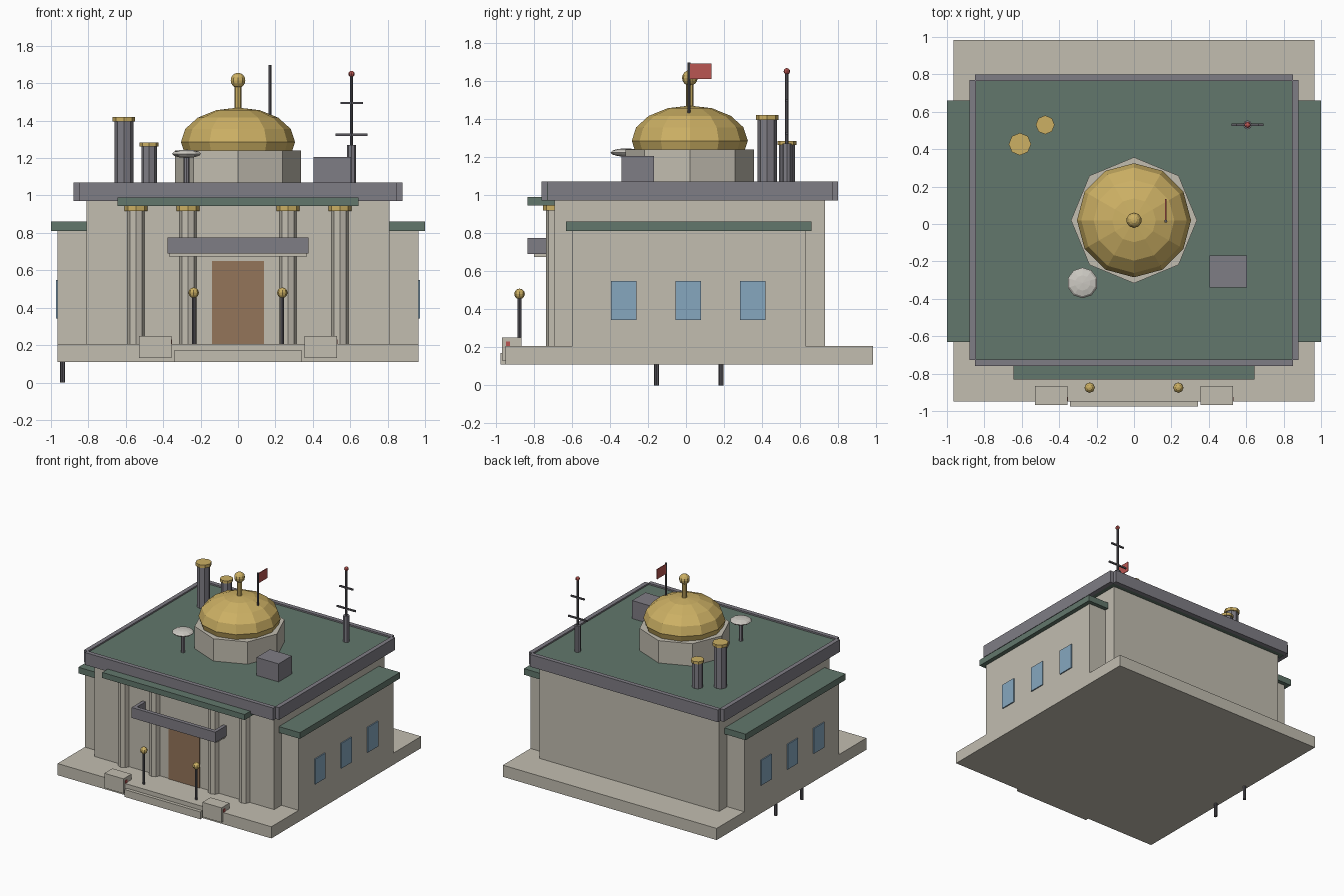
import bpy, bmesh, math
from mathutils import Matrix, Vector

if "Cube" in bpy.data.objects:
    bpy.data.objects.remove(bpy.data.objects["Cube"])


def linear(v):
    v /= 255
    return v / 12.92 if v <= 0.04045 else ((v + 0.055) / 1.055) ** 2.4


def material(name, r, g, b):
    m = bpy.data.materials.new(name)
    m.use_nodes = True
    colour = (linear(r), linear(g), linear(b), 1)
    m.diffuse_color = colour
    m.node_tree.nodes["Principled BSDF"].inputs["Base Color"].default_value = colour
    return m


STONE = material("beige stone", 194, 189, 176)
GREY = material("violet grey", 127, 125, 133)
GREEN = material("roof green", 98, 119, 108)
GOLD = material("gold", 204, 176, 100)
BROWN = material("door brown", 148, 117, 90)
GLASS = material("window blue", 134, 167, 191)
RED = material("signal red", 186, 86, 82)
METAL = material("dark metal", 92, 90, 96)
WHITE = material("dish white", 204, 201, 194)


def finish(name, bm, mat):
    mesh = bpy.data.meshes.new(name)
    bm.to_mesh(mesh)
    bm.free()
    mesh.materials.append(mat)
    obj = bpy.data.objects.new(name, mesh)
    bpy.context.scene.collection.objects.link(obj)
    return obj


def box(name, mat, x, y, z):
    """Box from (low, high) pairs on each axis."""
    bm = bmesh.new()
    bmesh.ops.create_cube(bm, size=1)
    for v in bm.verts:
        for i, (lo, hi) in enumerate((x, y, z)):
            v.co[i] = (lo + hi) / 2 + v.co[i] * (hi - lo)
    return finish(name, bm, mat)


def post(name, mat, x, y, z, radius, sides=8):
    """Upright prism with a corner on the x axis."""
    bm = bmesh.new()
    bmesh.ops.create_cone(bm, cap_ends=True, segments=sides, radius1=radius,
                          radius2=radius, depth=z[1] - z[0])
    spin = Matrix.Rotation(math.pi / 2, 4, "Z")
    bm.transform(Matrix.Translation((x, y, sum(z) / 2)) @ spin)
    return finish(name, bm, mat)


def ball(name, mat, x, y, z, radius, height=None, segments=8, rings=6):
    bm = bmesh.new()
    bmesh.ops.create_uvsphere(bm, u_segments=segments, v_segments=rings, radius=1)
    bm.transform(Matrix.Translation((x, y, z)) @
                 Matrix.Diagonal((radius, radius, height or radius, 1)))
    return finish(name, bm, mat)


SIDES = (("right", -1), ("left", 1))


def span(s, a, b):
    """Mirror an x range to the given side."""
    return tuple(sorted((s * a, s * b)))


MID = 0.02       # y of the building centre
FLOOR = 0.205    # top of the plinth
ROOF = 1.065     # top of the main roof

# Plinth, hall and entrance
box("plinth", STONE, (-0.965, 0.965), (-0.948, 0.983), (0.11, FLOOR))
box("hall", STONE, (-0.81, 0.81), (-0.69, 0.73), (FLOOR, 0.98))
box("front_step", STONE, (-0.342, 0.342), (-0.975, -0.94), (0.11, 0.17))
box("door", BROWN, (-0.14, 0.14), (-0.698, -0.68), (FLOOR, 0.65))

# Main roof with raised rim
box("main_roof", GREEN, (-0.85, 0.85), (-0.73, 0.77), (0.972, 1.058))
box("front_rim", GREY, (-0.85, 0.85), (-0.76, -0.725), (0.97, 1.07))
box("back_rim", GREY, (-0.85, 0.85), (0.765, 0.8), (0.97, 1.07))
for side, s in SIDES:
    box(side + "_rim", GREY, span(s, 0.845, 0.88), (-0.728, 0.77), (0.97, 1.07))

# Portico roof and door canopy
box("portico_roof", GREEN, (-0.643, 0.643), (-0.832, -0.68), (0.945, 0.99))
box("canopy_slab", STONE, (-0.37, 0.37), (-0.8, -0.68), (0.675, 0.71))
box("canopy_front", GREY, (-0.378, 0.378), (-0.832, -0.8), (0.69, 0.775))
for side, s in SIDES:
    box(side + "_canopy_end", GREY, span(s, 0.35, 0.378), (-0.8, -0.69), (0.69, 0.775))

for side, s in SIDES:
    # Columns with gilded capitals
    for place, x in (("inner", 0.268), ("outer", 0.545)):
        post(f"{side}_{place}_column", STONE, s * x, -0.69, (FLOOR, 0.92), 0.045)
        post(f"{side}_{place}_capital", GOLD, s * x, -0.69, (0.918, 0.947), 0.062)

    # Side wing with three windows
    box(side + "_wing", STONE, span(s, 0.8, 0.965), (-0.597, 0.627), (FLOOR, 0.815))
    box(side + "_wing_roof", GREEN, span(s, 0.8, 1.0), (-0.63, 0.66), (0.81, 0.86))
    for i in range(3):
        y = -0.328 + i * 0.34
        box(f"{side}_window_{i + 1}", GLASS, span(s, 0.96, 0.974),
            (y - 0.067, y + 0.067), (0.342, 0.547))

    # Entrance blocks, signal lights and lamps
    box(side + "_step_block", STONE, span(s, 0.356, 0.528), (-0.968, -0.865), (0.13, 0.25))
    face = 0.528 if s > 0 else -0.356
    box(side + "_signal", RED, (face - 0.005, face + 0.004), (-0.946, -0.924), (0.205, 0.229))
    post(side + "_lamp_post", METAL, s * 0.237, -0.875, (FLOOR, 0.47), 0.01)
    ball(side + "_lamp", GOLD, s * 0.237, -0.875, 0.48, 0.028)

# Drum, dome and finial
post("drum", STONE, 0, MID, (1.05, 1.24), 0.337)
ball("dome", GOLD, 0, MID, 1.285, 0.305, 0.185, 12, 8)
post("finial_stem", GOLD, 0, MID, (1.46, 1.6), 0.02)
ball("finial_ball", GOLD, 0, MID, 1.615, 0.041, None, 10, 8)

# Flag on the dome
post("flag_pole", METAL, 0.17, 0.015, (1.41, 1.697), 0.008)
box("flag", RED, (0.167, 0.173), (0.01, 0.133), (1.61, 1.69))

# Chimneys
for name, x, y, top, r in (("tall", -0.61, 0.427, 1.395, 0.05),
                           ("short", -0.475, 0.53, 1.262, 0.042)):
    post(name + "_chimney", GREY, x, y, (1.05, top), r)
    post(name + "_chimney_cap", GOLD, x, y, (top, top + r / 2), r * 1.2)

# Dish, roof unit and antenna
post("dish_post", GREY, -0.275, -0.315, (1.05, 1.21), 0.016)
ball("dish", WHITE, -0.275, -0.315, 1.223, 0.082, 0.022, 10, 6)
box("roof_unit", GREY, (0.405, 0.604), (-0.34, -0.168), (1.05, 1.205))
post("antenna_base", GREY, 0.607, 0.53, (1.05, 1.27), 0.024)
post("antenna_mast", METAL, 0.607, 0.53, (1.26, 1.65), 0.009)
ball("antenna_light", RED, 0.607, 0.53, 1.65, 0.017)
for name, z, half in (("lower", 1.325, 0.085), ("upper", 1.495, 0.06)):
    box(name + "_crossbar", METAL, (0.607 - half, 0.607 + half),
        (0.524, 0.536), (z - 0.006, z + 0.006))

# Pipes under the plinth
for name, y in (("front", -0.155), ("back", 0.185)):
    post(name + "_pipe", METAL, -0.938, y, (0, 0.12), 0.013)
